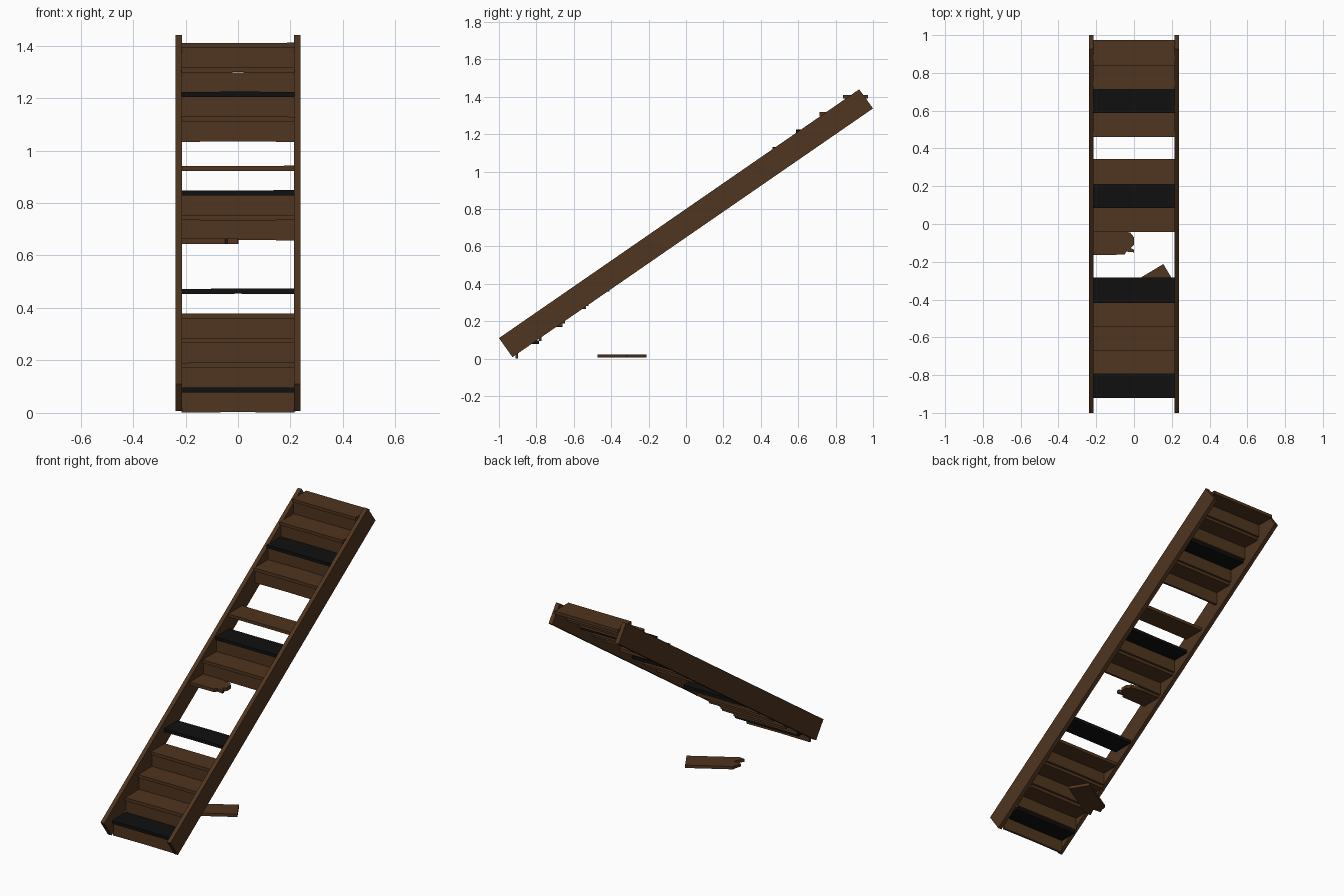
import bpy, bmesh, math, random
from mathutils import Matrix, Vector

if "Cube" in bpy.data.objects:
    bpy.data.objects.remove(bpy.data.objects["Cube"])

random.seed(4)


def material(name, rgb):
    m = bpy.data.materials.new(name)
    m.diffuse_color = (*rgb, 1)
    m.use_nodes = True
    m.node_tree.nodes["Principled BSDF"].inputs["Base Color"].default_value = m.diffuse_color
    return m


WOOD = material("brown_wood", (0.08, 0.035, 0.014))
DARK = material("black_wood", (0.005, 0.005, 0.005))


def prism(name, outline, offset, mat, matrix=Matrix()):
    """Extrude a closed 3D outline along offset."""
    bm = bmesh.new()
    face = bm.faces.new([bm.verts.new(p) for p in outline])
    top = bmesh.ops.extrude_face_region(bm, geom=[face])
    bmesh.ops.translate(bm, vec=offset,
                        verts=[v for v in top["geom"] if isinstance(v, bmesh.types.BMVert)])
    bmesh.ops.recalc_face_normals(bm, faces=bm.faces)
    bmesh.ops.transform(bm, matrix=matrix, verts=bm.verts)
    me = bpy.data.meshes.new(name)
    bm.to_mesh(me)
    bm.free()
    me.materials.append(mat)
    ob = bpy.data.objects.new(name, me)
    bpy.context.collection.objects.link(ob)
    return ob


def wear():
    return random.uniform(-0.003, 0.003)


# Two sloping side boards
for side, x in (("left", -0.239), ("right", 0.214)):
    prism(side + "_stringer",
          [(x, -1, 0.11), (x, -0.928, 0.008), (x, 1, 1.338), (x, 0.926, 1.44)],
          (0.025, 0, 0), WOOD)

# Treads and risers, with some missing
HALF, RUN, RISE = 0.216, 0.1257, 0.0938
DEPTH, THICK = 0.135, 0.02
black_treads = {0, 4, 8, 12}
gone_treads = {5, 6, 10}
gone_risers = {4, 5, 6, 9, 10}

for i in range(15):
    y = -0.921 + RUN * i
    z = 0.098 + RISE * i
    if i not in gone_treads:
        # slightly worn board, extruded front to back
        prism(f"tread_{i + 1}",
              [(-HALF, y, z - THICK), (0, y, z - THICK + wear() / 2), (HALF, y, z - THICK),
               (HALF, y, z + wear() / 2), (0, y, z + wear() / 2), (-HALF, y, z - 0.001)],
              (0, DEPTH, 0), DARK if i in black_treads else WOOD)
    if i not in gone_risers:
        b = z - THICK - 0.077
        prism(f"riser_{i + 1}",
              [(-HALF, y + 0.01, b), (0, y + 0.01, b + abs(wear())), (HALF, y + 0.01, b),
               (HALF, y + 0.01, z - THICK), (-HALF, y + 0.01, z - THICK)],
              (0, 0.013, 0), WOOD)

# Snapped tread still attached to the left side board
zb = 0.644
prism("broken_tread",
      [(x, y, zb) for x, y in [(-HALF, -0.165), (-0.05, -0.162), (-0.04, -0.146), (0, -0.15),
                               (0, -0.136), (-0.018, -0.128), (0.001, -0.11), (0, -0.07),
                               (-0.02, -0.045), (-0.1, -0.034), (-HALF, -0.034)]],
      (0, 0, THICK), WOOD)

# Other half lying on the floor; local x runs from the square end to the splinters
place = Matrix.Translation((0.155, -0.212, 0.005)) @ Matrix.Rotation(math.radians(211), 4, "Z")
prism("fallen_tread_piece",
      [(x, y, 0) for x, y in [(0, 0), (0.27, 0), (0.285, 0.02), (0.31, 0.04), (0.27, 0.07),
                              (0.325, 0.105), (0.3, 0.125), (0, 0.125)]],
      (0, 0, 0.018), WOOD, place)
